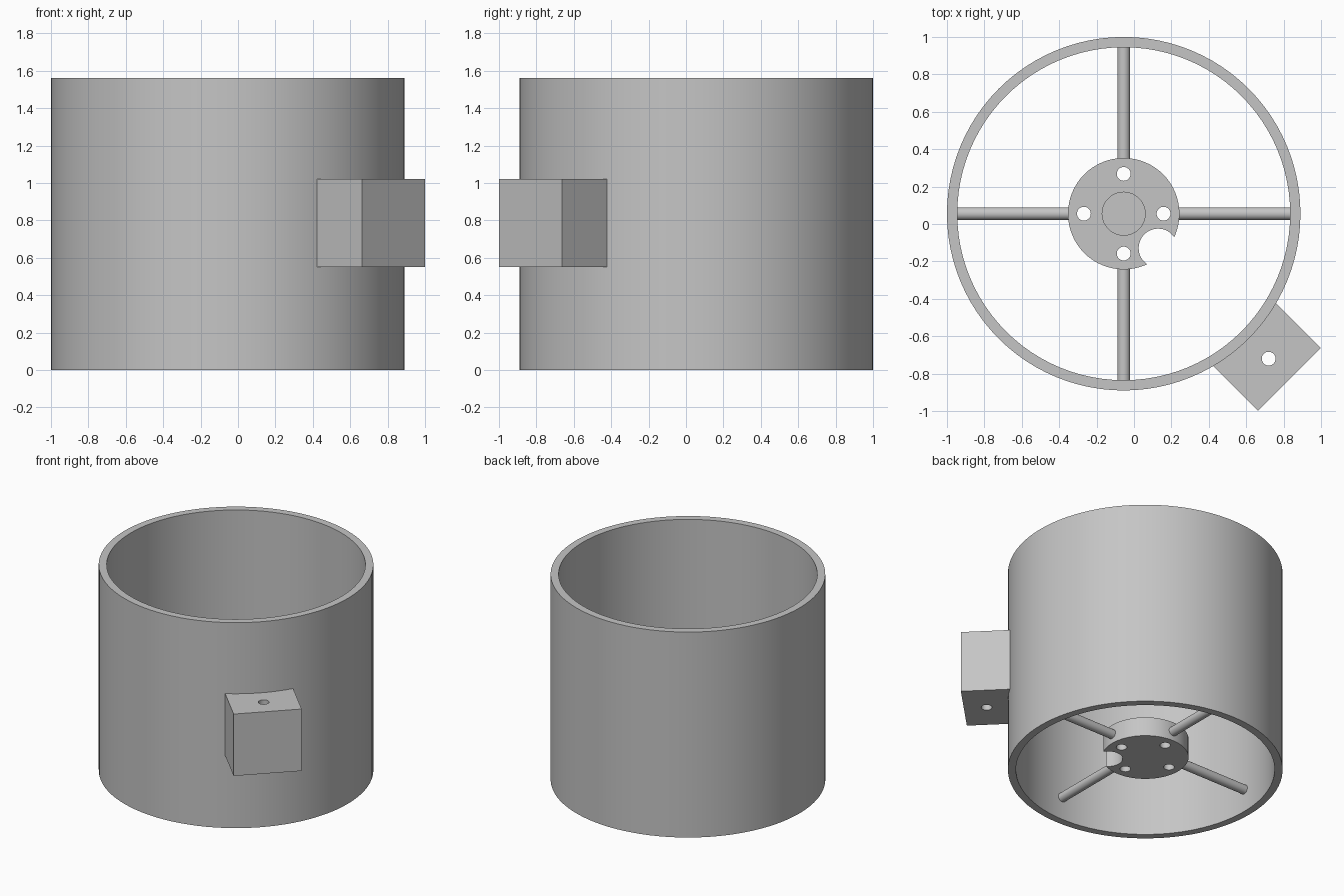
import bpy
import math
from mathutils import Vector

cube = bpy.data.objects.get("Cube")
if cube:
    bpy.data.objects.remove(cube, do_unlink=True)

CENTRE = Vector((-0.055, 0.055, 0))
HEIGHT = 1.56
OUTER, INNER = 0.945, 0.89
HUB_Z, HUB_H = 0.172, 0.145
HOLE_R = 0.037
DIAGONAL = Vector((1, -1, 0)).normalized()

grey = bpy.data.materials.new("plain grey")
grey.use_nodes = True
grey.diffuse_color = (0.56, 0.56, 0.56, 1)
grey.node_tree.nodes["Principled BSDF"].inputs["Base Color"].default_value = grey.diffuse_color


def finish(name):
    obj = bpy.context.object
    obj.name = name
    obj.data.materials.append(grey)
    return obj


def cylinder(name, radius, depth, location, rotation=(0, 0, 0), sides=48):
    bpy.ops.mesh.primitive_cylinder_add(vertices=sides, radius=radius, depth=depth,
                                        location=location, rotation=rotation)
    return finish(name)


def cut(target, cutters):
    """Subtract each cutter from the target, then discard it."""
    bpy.ops.object.select_all(action='DESELECT')
    target.select_set(True)
    bpy.context.view_layer.objects.active = target
    for cutter in cutters:
        cutter.hide_render = True
        mod = target.modifiers.new("cut", 'BOOLEAN')
        mod.operation = 'DIFFERENCE'
        mod.solver = 'EXACT'
        mod.object = cutter
        bpy.ops.object.modifier_apply(modifier=mod.name)
        bpy.data.objects.remove(cutter, do_unlink=True)


def smooth(obj):
    bpy.ops.object.select_all(action='DESELECT')
    obj.select_set(True)
    bpy.context.view_layer.objects.active = obj
    bpy.ops.object.shade_smooth_by_angle(angle=math.radians(30))


# Open round duct
middle = CENTRE + Vector((0, 0, HEIGHT / 2))
duct = cylinder("duct", OUTER, HEIGHT, middle, sides=96)
cut(duct, [cylinder("bore", INNER, HEIGHT * 2, middle, sides=96)])
smooth(duct)

# Motor hub: four screw holes, a wire notch and a shallow shaft recess on top
hub_at = CENTRE + Vector((0, 0, HUB_Z))
hub = cylinder("hub", 0.298, HUB_H, hub_at, sides=64)
cutters = [cylinder("wire_notch", 0.104, 1, hub_at + DIAGONAL * 0.26)]
for i in range(4):
    a = i * math.pi / 2
    cutters.append(cylinder("screw_hole", HOLE_R, 1,
                            hub_at + Vector((math.cos(a), math.sin(a), 0)) * 0.213, sides=32))
cutters.append(cylinder("shaft_recess", 0.115, HUB_H, hub_at + Vector((0, 0, HUB_H / 2))))
cut(hub, cutters)
smooth(hub)

# Four round spokes joining hub and duct
start, end = 0.27, 0.905
for i, side in enumerate(("left", "back", "right", "front")):
    a = i * math.pi / 2
    direction = Vector((math.cos(a), math.sin(a), 0))
    spoke = cylinder(side + "_spoke", 0.034, end - start,
                     hub_at + direction * (start + end) / 2,
                     (0, math.pi / 2, a), 32)
    smooth(spoke)

# Mounting block on the duct's front left, with an upright hole
near, far = 0.9, 1.253
bpy.ops.mesh.primitive_cube_add(size=1, rotation=(0, 0, -math.pi / 4),
                                location=CENTRE + DIAGONAL * (near + far) / 2 + Vector((0, 0, 0.785)))
block = finish("mounting_block")
block.scale = (far - near, 0.475, 0.47)
bpy.ops.object.transform_apply(location=False, rotation=False, scale=True)
cut(block, [cylinder("mounting_hole", HOLE_R, 1,
                     CENTRE + DIAGONAL * 1.096 + Vector((0, 0, 0.785)), sides=32)])
smooth(block)
